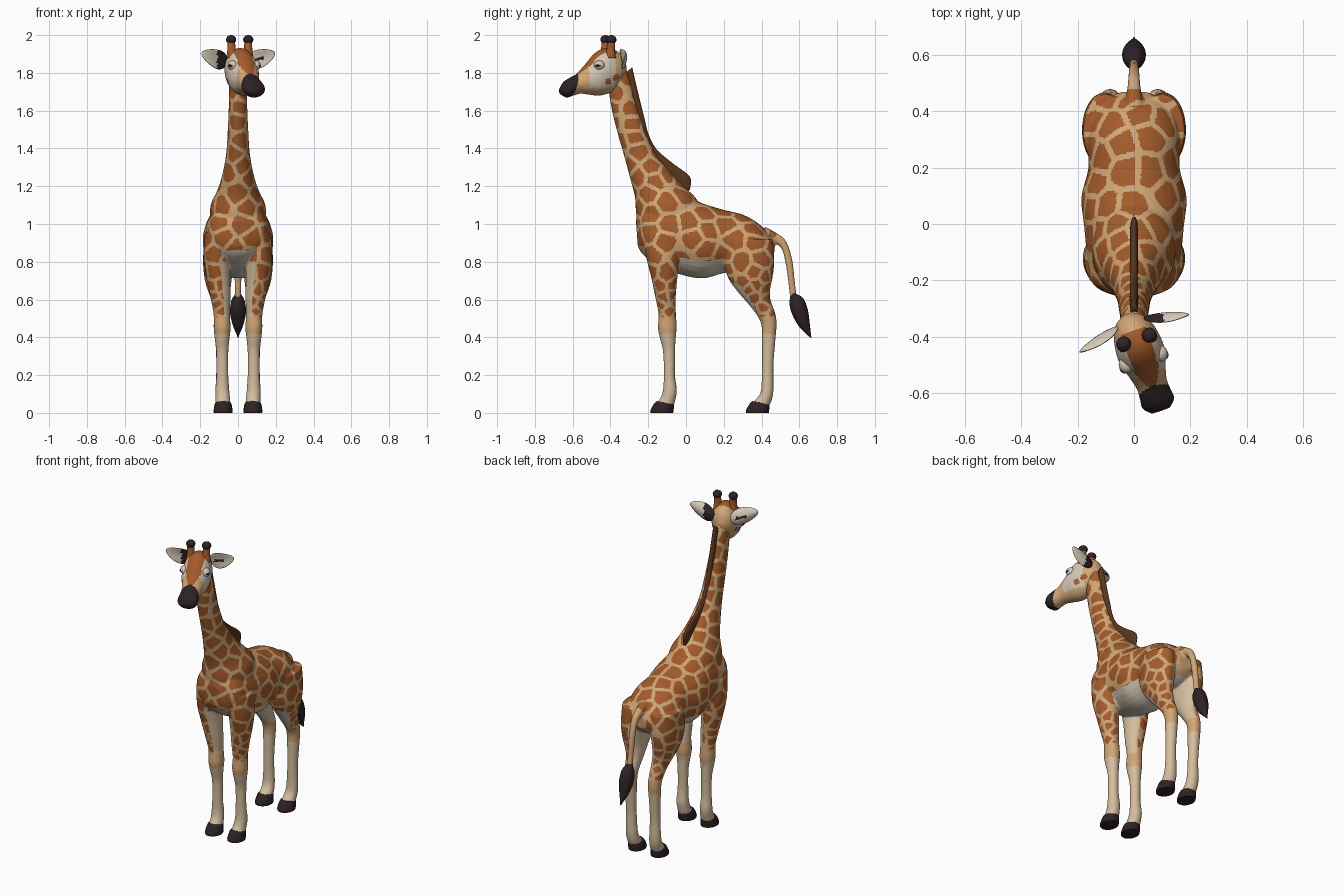
import bpy, bmesh, math, random
from mathutils import Vector, Matrix, kdtree

random.seed(4)


def material(name, rgb):
    m = bpy.data.materials.new(name)
    m.diffuse_color = (*rgb, 1)
    return m


BROWN, TAN, CREAM, WHITE, DARK, MANE = [material(*a) for a in (
    ("patch brown", (0.37, 0.105, 0.024)), ("tan coat", (0.64, 0.38, 0.18)),
    ("cream coat", (0.66, 0.51, 0.34)), ("pale belly", (0.66, 0.57, 0.46)),
    ("dark hoof", (0.026, 0.016, 0.018)), ("mane brown", (0.10, 0.037, 0.012)))]
HEAD = Matrix.Translation((0, -0.385, 0)) @ Matrix.Rotation(math.radians(19), 4, 'Z')


def spline(rows, sub):
    """Catmull-Rom interpolation of tuples."""
    out = []
    for i in range(len(rows) - 1):
        a, b, c, d = (rows[max(i - 1, 0)], rows[i], rows[i + 1], rows[min(i + 2, len(rows) - 1)])
        for s in range(sub):
            t = s / sub
            out.append([0.5 * (2 * q + (r - p) * t + (2 * p - 5 * q + 4 * r - w) * t * t
                               + (3 * q - p - 3 * r + w) * t ** 3) for p, q, r, w in zip(a, b, c, d)])
    return out + [list(rows[-1])]


def loft(bm, rows, side=1, dy=0.0, n=32, sub=4):
    """Rows: [x centre,] one edge y z, other edge y z, half width."""
    rows = [r if len(r) == 6 else (0, *r) for r in rows]
    rings = []
    for x, y1, z1, y2, z2, rx in spline(rows, sub):
        c = Vector((x, (y1 + y2) / 2 + dy, (z1 + z2) / 2))
        h = Vector((0, (y1 - y2) / 2, (z1 - z2) / 2))
        ring = []
        for k in range(n):
            a = 2 * math.pi * k / n
            p = c + h * math.cos(a) + Vector((max(rx, 0.001) * math.sin(a), 0, 0))
            ring.append(bm.verts.new((p.x * side, p.y, p.z)))
        rings.append(ring)
    for a, b in zip(rings, rings[1:]):
        for k in range(n):
            bm.faces.new((a[k], a[(k + 1) % n], b[(k + 1) % n], b[k]))
    bm.faces.new(rings[0])
    bm.faces.new(rings[-1])


def finish(name, bm, mats, matrix=None):
    bmesh.ops.recalc_face_normals(bm, faces=bm.faces)
    me = bpy.data.meshes.new(name)
    bm.to_mesh(me)
    bm.free()
    for m in mats:
        me.materials.append(m)
    me.shade_smooth()
    ob = bpy.data.objects.new(name, me)
    bpy.context.scene.collection.objects.link(ob)
    if matrix:
        ob.matrix_world = matrix
    return ob


# Body: torso, neck, tail and legs fused into one skin
torso = [(-0.265, 1.02, -0.255, 0.88, 0.05), (-0.22, 1.10, -0.22, 0.83, 0.14),
         (-0.12, 1.13, -0.13, 0.77, 0.165), (0, 1.14, -0.02, 0.73, 0.177),
         (0.1, 1.105, 0.09, 0.712, 0.187), (0.2, 1.075, 0.2, 0.74, 0.162),
         (0.3, 1.05, 0.29, 0.75, 0.165), (0.38, 1.005, 0.37, 0.75, 0.15),
         (0.44, 0.945, 0.43, 0.78, 0.11), (0.47, 0.89, 0.465, 0.82, 0.05)]
neck = [(-0.25, 0.96, 0.10, 1.06, 0.15), (-0.265, 1.06, 0.05, 1.14, 0.145),
        (-0.27, 1.14, 0.0, 1.19, 0.115), (-0.29, 1.22, -0.08, 1.27, 0.087),
        (-0.325, 1.35, -0.17, 1.39, 0.063), (-0.362, 1.48, -0.228, 1.53, 0.054),
        (-0.392, 1.6, -0.265, 1.64, 0.049), (-0.412, 1.72, -0.293, 1.75, 0.047),
        (-0.42, 1.80, -0.315, 1.82, 0.045), (-0.41, 1.84, -0.33, 1.84, 0.03)]
tail = [(0.40, 0.90, 0.42, 0.985, 0.04), (0.46, 0.90, 0.475, 0.955, 0.026),
        (0.505, 0.87, 0.53, 0.91, 0.021), (0.525, 0.80, 0.563, 0.81, 0.019),
        (0.54, 0.7, 0.576, 0.7, 0.018), (0.55, 0.61, 0.588, 0.6, 0.016)]
front_leg = [(0.11, -0.23, 0.95, -0.02, 0.95, 0.065), (0.112, -0.21, 0.82, -0.035, 0.82, 0.07),
             (0.105, -0.185, 0.72, -0.045, 0.72, 0.064), (0.092, -0.16, 0.6, -0.055, 0.6, 0.052),
             (0.086, -0.145, 0.52, -0.053, 0.52, 0.043), (0.084, -0.149, 0.45, -0.049, 0.45, 0.045),
             (0.084, -0.137, 0.39, -0.055, 0.39, 0.039), (0.083, -0.121, 0.32, -0.057, 0.32, 0.032),
             (0.083, -0.118, 0.2, -0.058, 0.2, 0.032), (0.083, -0.122, 0.12, -0.048, 0.12, 0.037),
             (0.08, -0.138, 0.075, -0.058, 0.06, 0.039), (0.08, -0.16, 0.05, -0.07, 0.03, 0.042)]
hind_leg = [(0.10, 0.20, 0.92, 0.46, 0.92, 0.08), (0.105, 0.20, 0.8, 0.468, 0.8, 0.08),
            (0.105, 0.225, 0.71, 0.457, 0.71, 0.072), (0.10, 0.275, 0.64, 0.447, 0.66, 0.06),
            (0.09, 0.335, 0.57, 0.447, 0.6, 0.047), (0.087, 0.38, 0.51, 0.472, 0.53, 0.04),
            (0.085, 0.40, 0.46, 0.48, 0.47, 0.039), (0.085, 0.402, 0.38, 0.473, 0.38, 0.035),
            (0.084, 0.402, 0.25, 0.463, 0.25, 0.031), (0.083, 0.397, 0.12, 0.463, 0.12, 0.037),
            (0.08, 0.372, 0.075, 0.452, 0.06, 0.039), (0.08, 0.345, 0.05, 0.435, 0.03, 0.042)]
bm = bmesh.new()
for part in (torso, neck, tail):
    loft(bm, part)
for s in (1, -1):
    loft(bm, front_leg, s)
    loft(bm, hind_leg, s)
body = finish("body", bm, [])
mod = body.modifiers.new("fuse", 'REMESH')
mod.mode, mod.voxel_size = 'VOXEL', 0.006
mod = body.modifiers.new("soften", 'SMOOTH')
mod.factor, mod.iterations = 0.5, 8
fused = bpy.data.meshes.new_from_object(body.evaluated_get(bpy.context.evaluated_depsgraph_get()))
body.modifiers.clear()
body.data = fused
fused.materials.clear()
for m in (BROWN, TAN, CREAM, WHITE):
    fused.materials.append(m)
fused.shade_smooth()


# Coat patches: cells around scattered centres, with tan gaps between them
def spacing(z):
    return 0.045 if z < 0.68 else 0.06 if z < 0.76 else 0.085 if z < 1.2 else 0.07


seeds = []
for p in random.sample(list(fused.polygons), min(6000, len(fused.polygons))):
    c = p.center.copy()
    if all((c - q).length > spacing(c.z) for q in seeds):
        seeds.append(c)
tree = kdtree.KDTree(len(seeds))
for i, q in enumerate(seeds):
    tree.insert(q, i)
tree.balance()
for p in fused.polygons:
    c, nrm = p.center, p.normal
    (a, _, d1), (b, _, d2) = tree.find_n(c, 2)
    edge = (d2 * d2 - d1 * d1) / (2 * (a - b).length)
    inner = nrm.x * (1 if c.x > 0 else -1) < -0.3
    if c.z < 0.42:
        idx = 2
    elif c.y > 0.48 or c.z < 0.51 or (abs(c.x) < 0.045 and c.y > 0.43 and c.z < 0.93):
        idx = 1
    elif (c.z < 0.9 and nrm.z < -0.5) or (c.z < 0.785 and -0.04 < c.y < 0.2 and nrm.z < -0.1):
        idx = 3
    elif c.z < 0.8 and inner:
        idx = 2
    else:
        gap = 0.0105 if c.z > 0.76 else 0.009
        idx = 0 if edge > gap and d1 < 0.72 * spacing(c.z) else 1
    p.material_index = idx

# Hooves
hoof = [(0.08, -0.155, 0.062, -0.066, 0.05, 0.038), (0.079, -0.168, 0.05, -0.063, 0.042, 0.045),
        (0.079, -0.188, 0.015, -0.066, 0.012, 0.05), (0.079, -0.188, 0, -0.068, 0, 0.049)]
for label, dy in (("front", 0), ("hind", 0.506)):
    for s, side in ((1, "right"), (-1, "left")):
        bm = bmesh.new()
        loft(bm, hoof, s, dy, sub=3)
        ob = finish(f"{label}_hoof_{side}", bm, [DARK])
        bpy.context.view_layer.objects.active = ob
        ob.select_set(True)
        bpy.ops.object.shade_smooth_by_angle(angle=math.radians(45))
        ob.select_set(False)

# Tail tuft and mane
bm = bmesh.new()
loft(bm, [(0.555, 0.635, 0.585, 0.63, 0.014), (0.548, 0.575, 0.622, 0.605, 0.036),
          (0.565, 0.515, 0.645, 0.545, 0.042), (0.6, 0.455, 0.655, 0.475, 0.028),
          (0.635, 0.42, 0.66, 0.428, 0.011), (0.66, 0.396, 0.664, 0.398, 0.002)])
finish("tail_tuft", bm, [DARK])
bm = bmesh.new()
loft(bm, [(-0.03, 1.16, 0.02, 1.18, 0.009), (-0.06, 1.2, 0.02, 1.25, 0.014),
          (-0.12, 1.27, -0.075, 1.325, 0.015), (-0.2, 1.36, -0.155, 1.395, 0.015),
          (-0.235, 1.45, -0.198, 1.475, 0.015), (-0.26, 1.54, -0.22, 1.56, 0.015),
          (-0.3, 1.69, -0.257, 1.71, 0.015), (-0.32, 1.8, -0.285, 1.83, 0.013)], n=16, sub=6)
finish("mane", bm, [MANE])

# Head, turned to one side, with dark muzzle and brown forehead
bm = bmesh.new()
loft(bm, [(0.07, 1.84, 0.065, 1.79, 0.02), (0.05, 1.89, 0.035, 1.745, 0.055),
          (0, 1.925, 0, 1.705, 0.075), (-0.05, 1.93, -0.05, 1.685, 0.084),
          (-0.1, 1.905, -0.09, 1.68, 0.083), (-0.15, 1.85, -0.135, 1.685, 0.069),
          (-0.2, 1.798, -0.185, 1.69, 0.056), (-0.235, 1.778, -0.225, 1.68, 0.057),
          (-0.272, 1.755, -0.26, 1.67, 0.059), (-0.295, 1.72, -0.29, 1.685, 0.035)], n=64, sub=8)
bm.normal_update()
for f in bm.faces:
    c = f.calc_center_median()
    d = -c.y
    cheek_spot = any((c - Vector((s * 0.072, y, z))).length < 0.02
                     for s in (1, -1) for y, z in ((-0.01, 1.775), (-0.055, 1.755)))
    if d + (c.z - 1.72) * 0.3 > 0.225:
        f.material_index = 4
    elif -0.005 < d < 0.215 and abs(c.x) < 0.05 - 0.1 * max(0, d - 0.08) and c.z > 1.9 - 0.75 * max(0, d - 0.06):
        f.material_index = 0
    elif cheek_spot:
        f.material_index = 0
    elif d < 0.01 or d > 0.155 or c.z < 1.72:
        f.material_index = 1
    else:
        f.material_index = 3
finish("head", bm, [BROWN, TAN, CREAM, WHITE, DARK], HEAD)

# Horns, ears and eyes, mirrored on the head
for s, side in ((1, "right"), (-1, "left")):
    bm = bmesh.new()
    loft(bm, [(0.044, -0.062, 1.88, 0.0, 1.88, 0.03), (0.046, -0.052, 1.92, -0.008, 1.92, 0.023),
              (0.048, -0.047, 1.97, -0.007, 1.97, 0.02)], s, n=20)
    finish("horn_" + side, bm, [BROWN], HEAD)

    def blob(name, mat, loc, size):
        b = bmesh.new()
        bmesh.ops.create_uvsphere(b, u_segments=24, v_segments=16, radius=1)
        for v in b.verts:
            v.co = Vector((v.co.x * size[0] + s * loc[0], v.co.y * size[1] + loc[1], v.co.z * size[2] + loc[2]))
        finish(f"{name}_{side}", b, [mat], HEAD)

    blob("horn_tip", DARK, (0.048, -0.027, 1.976), (0.027, 0.027, 0.024))
    blob("eyelid", WHITE, (0.064, -0.1, 1.84), (0.026, 0.03, 0.026))
    blob("eye", DARK, (0.074, -0.108, 1.838), (0.017, 0.02, 0.009))

    # Cupped leaf-shaped ear with a dark root
    bm = bmesh.new()
    bmesh.ops.create_uvsphere(bm, u_segments=32, v_segments=24, radius=1)
    for v in bm.verts:
        t, y, z = v.co
        w = z * 0.048 * (1 - 0.3 * t)
        x, y, z = 0.083 * t, y * 0.014 - 0.016 * z * z + 0.012, w
        v.co = (s * (0.128 + x * 0.93 - z * 0.35), 0.005 + y - 0.02 * t, 1.878 + x * 0.35 + z * 0.93)
    bm.normal_update()
    for f in bm.faces:
        c = f.calc_center_median()
        root = abs(c.x) < 0.115 and f.normal.y > 0
        slit = f.normal.y < -0.3 and 0.08 < abs(c.x) < 0.14 and abs(c.z - 1.872 - (abs(c.x) - 0.11) * 0.3) < 0.009
        f.material_index = 1 if root or slit else 0
    finish("ear_" + side, bm, [WHITE, DARK], HEAD)
